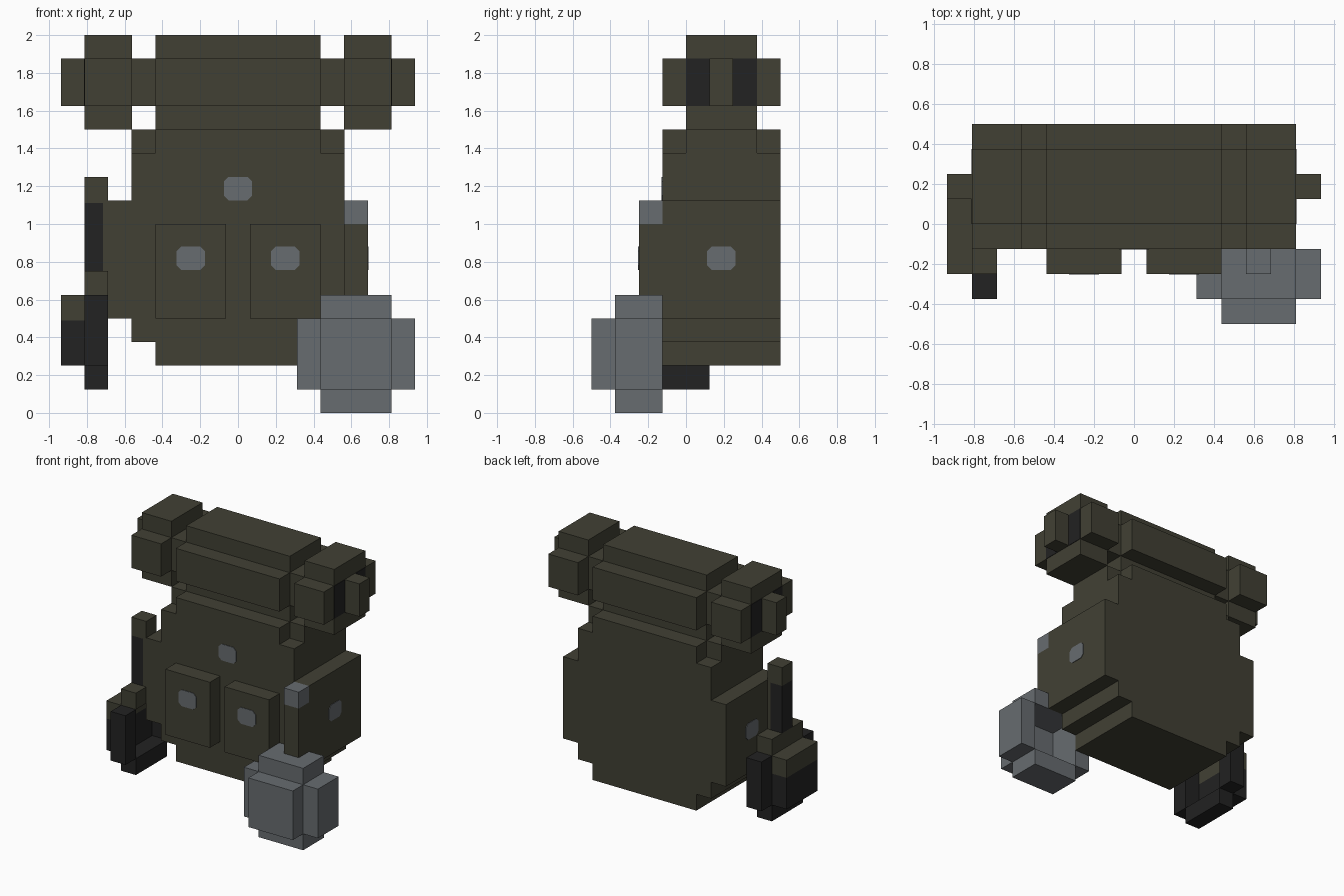
import bpy
import bmesh
from mathutils import Vector

cube = bpy.data.objects.get("Cube")
if cube:
    bpy.data.objects.remove(cube, do_unlink=True)

U = 0.125          # grid unit
H = U / 2


def material(name, rgb):
    m = bpy.data.materials.new(name)
    m.use_nodes = True
    m.diffuse_color = (*rgb, 1)
    node = m.node_tree.nodes["Principled BSDF"]
    node.inputs["Base Color"].default_value = (*rgb, 1)
    node.inputs["Roughness"].default_value = 0.9
    return m


olive = material("olive canvas", (0.053, 0.051, 0.034))
steel = material("grey metal", (0.136, 0.150, 0.162))
black = material("black", (0.016, 0.016, 0.016))


def finish(name, bm, mat):
    mesh = bpy.data.meshes.new(name)
    bm.to_mesh(mesh)
    bm.free()
    mesh.materials.append(mat)
    obj = bpy.data.objects.new(name, mesh)
    bpy.context.collection.objects.link(obj)
    return obj


def blocks(name, mat, *boxes):
    """One object made of boxes, each given as x, y and z ranges."""
    bm = bmesh.new()
    for spans in boxes:
        verts = bmesh.ops.create_cube(bm, size=1)["verts"]
        for v in verts:
            v.co = Vector([(a + b) / 2 + c * (b - a) for c, (a, b) in zip(v.co, spans)])
    return finish(name, bm, mat)


def span(a, b, offset=0.0):
    return (a * U + offset, b * U + offset)


def across(n):
    """Symmetric x range, n half units wide each way."""
    return (-n * H, n * H)


def side(s, a, b):
    """x range from a to b half units on side s."""
    return tuple(sorted((s * a * H, s * b * H)))


def badge(name, centre, axis):
    """Thin plate with cut corners, facing along y or x."""
    w, h, c, t = 0.075, 0.0625, 0.025, 0.004
    outline = [(-w, c - h), (c - w, -h), (w - c, -h), (w, c - h),
               (w, h - c), (w - c, h), (c - w, h), (-w, h - c)]
    bm = bmesh.new()
    place = (lambda u, v: (u, 0, v)) if axis == "y" else (lambda u, v: (0, u, v))
    normal = Vector((0, t, 0)) if axis == "y" else Vector((t, 0, 0))
    face = bm.faces.new([bm.verts.new(Vector(centre) + Vector(place(u, v)) - normal)
                         for u, v in outline])
    grown = bmesh.ops.extrude_face_region(bm, geom=[face])["geom"]
    for v in grown:
        if isinstance(v, bmesh.types.BMVert):
            v.co += normal * 2
    bmesh.ops.recalc_face_normals(bm, faces=bm.faces)
    finish(name, bm, steel)


# Main bag with stepped edges
deep = span(-1, 4)
core = span(0, 3)
blocks("bag_body", olive,
       (across(9), deep, span(3, 11)),
       (across(7), deep, span(2, 3)),
       (across(7), deep, span(11, 12)),
       (across(9), core, span(11, 12)))

# Bedroll on top
blocks("bedroll", olive,
       (across(7), core, span(12, 16)),
       (across(7), deep, span(13, 15)))

for s, label in ((1, "left"), (-1, "right")):
    # Bedroll neck, end cap and dark end plates
    blocks(label + "_bedroll_neck", olive, (side(s, 7, 9), core, span(13, 15)))
    blocks(label + "_bedroll_end", olive,
           (side(s, 9, 13), core, span(12, 16)),
           (side(s, 9, 13), deep, span(13, 15)),
           (side(s, 13, 15), span(1, 2), span(13, 15)))
    blocks(label + "_bedroll_shadow_plates", black,
           *[((s * 13 * H - 0.003, s * 13 * H + 0.003), span(a, a + 1), span(13, 15))
             for a in (0, 2)])
    # Pockets and their clasps
    blocks(label + "_side_pocket", olive, (side(s, 9, 11), deep, span(4, 9)))
    blocks(label + "_front_pocket", olive, (side(s, 1, 7), span(-2, -1), span(4, 8)))
    badge(label + "_side_clasp", (s * 11 * H, 1.5 * U, 6.55 * U), "x")
    badge(label + "_front_clasp", (s * 4 * H, -2 * U, 6.55 * U), "y")
badge("top_clasp", (0, -U, 9.5 * U), "y")

# Canteen strap, buckle and open-backed canteen
strap_y = span(-2, -1)
blocks("canteen_strap", olive, (side(1, 9, 11), strap_y, span(5, 8)))
blocks("canteen_buckle", steel, (side(1, 9, 11), strap_y, span(8, 9)))
wall_y = span(-3, -1)
blocks("canteen", steel,
       (side(1, 7, 13), span(-4, -3), span(1, 4)),
       (side(1, 5, 7), wall_y, span(1, 4)),
       (side(1, 13, 15), wall_y, span(1, 4)),
       (side(1, 7, 13), wall_y, span(0, 1)),
       (side(1, 7, 13), wall_y, span(4, 5)))

# Shovel sheath: open toward the bag, dark below and canvas above
inner = side(-1, 11, 13)
outer = side(-1, 13, 15)
run = span(-2, 1)
trim = 0.49
blocks("sheath", black,
       (outer, run, (2 * U, trim)),
       (inner, span(-3, -2), span(2, 5)),
       (inner, span(1, 2), span(2, 5)),
       (inner, run, span(1, 2)))
blocks("sheath_trim", olive,
       (outer, run, (trim, 5 * U)),
       (inner, run, span(5, 6)))

# Shovel handle
grip = span(-1, 0)
split = -0.715
blocks("handle_shaft", black, ((inner[0], split), grip, (6 * U, 1.11)))
blocks("handle_grip", olive,
       (inner, grip, (1.11, 10 * U)),
       ((split, inner[1]), grip, (6 * U, 1.11)))
